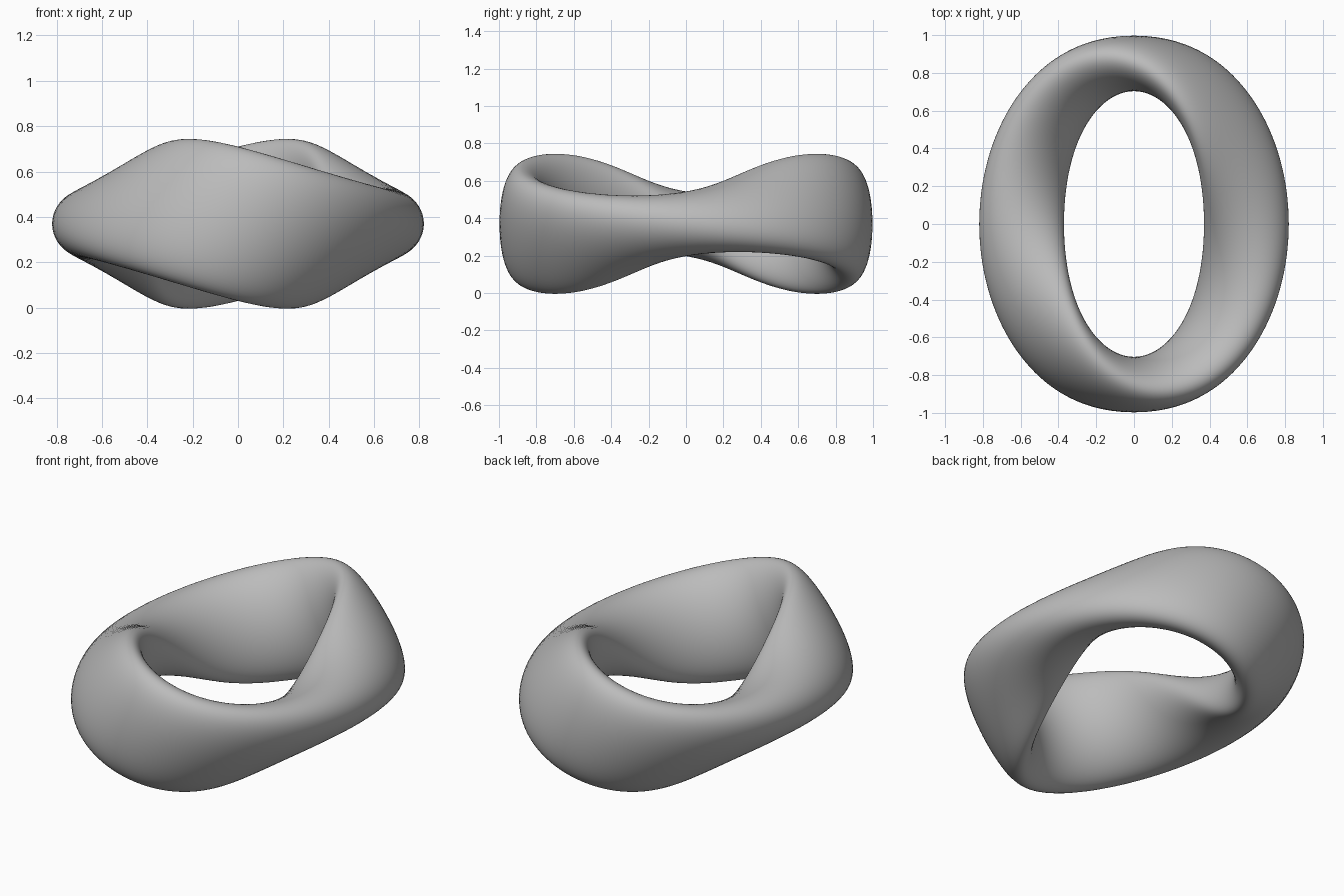
import bpy
import bmesh
from math import sin, cos, tau

if "Cube" in bpy.data.objects:
    bpy.data.objects.remove(bpy.data.objects["Cube"], do_unlink=True)

RING_STEPS, SECTION_STEPS = 160, 64
MAJOR, MINOR = 0.34, 0.173      # half axes of the oval cross-section
HEIGHT, WAVE = 0.37, 0.075      # middle height and its rise and fall

# Plain grey material
grey = bpy.data.materials.new("plain_grey")
grey.use_nodes = True
grey.diffuse_color = (0.5, 0.5, 0.5, 1)
grey.node_tree.nodes["Principled BSDF"].inputs["Base Color"].default_value = (0.5, 0.5, 0.5, 1)


def section_point(turn, around):
    """Point on the oval section, which makes one full twist around the ring."""
    p, q = MAJOR * cos(around), MINOR * sin(around)
    radial = -p * cos(turn) + q * sin(turn)
    rise = p * sin(turn) + q * cos(turn)
    return ((0.595 + 0.66 * radial) * cos(turn),
            (0.85 + 0.85 * radial) * sin(turn),
            HEIGHT + rise + WAVE * sin(2 * turn))


# Twisted ring: sweep the turning oval along an elongated loop
bm = bmesh.new()
rings = [[bm.verts.new(section_point(tau * i / RING_STEPS, tau * j / SECTION_STEPS))
          for j in range(SECTION_STEPS)] for i in range(RING_STEPS)]
for i, ring in enumerate(rings):
    following = rings[(i + 1) % RING_STEPS]
    for j in range(SECTION_STEPS):
        k = (j + 1) % SECTION_STEPS
        bm.faces.new((ring[j], following[j], following[k], ring[k]))
bmesh.ops.recalc_face_normals(bm, faces=bm.faces)
for face in bm.faces:
    face.smooth = True

mesh = bpy.data.meshes.new("twisted_ring")
bm.to_mesh(mesh)
bm.free()
mesh.materials.append(grey)
bpy.context.collection.objects.link(bpy.data.objects.new("twisted_ring", mesh))
